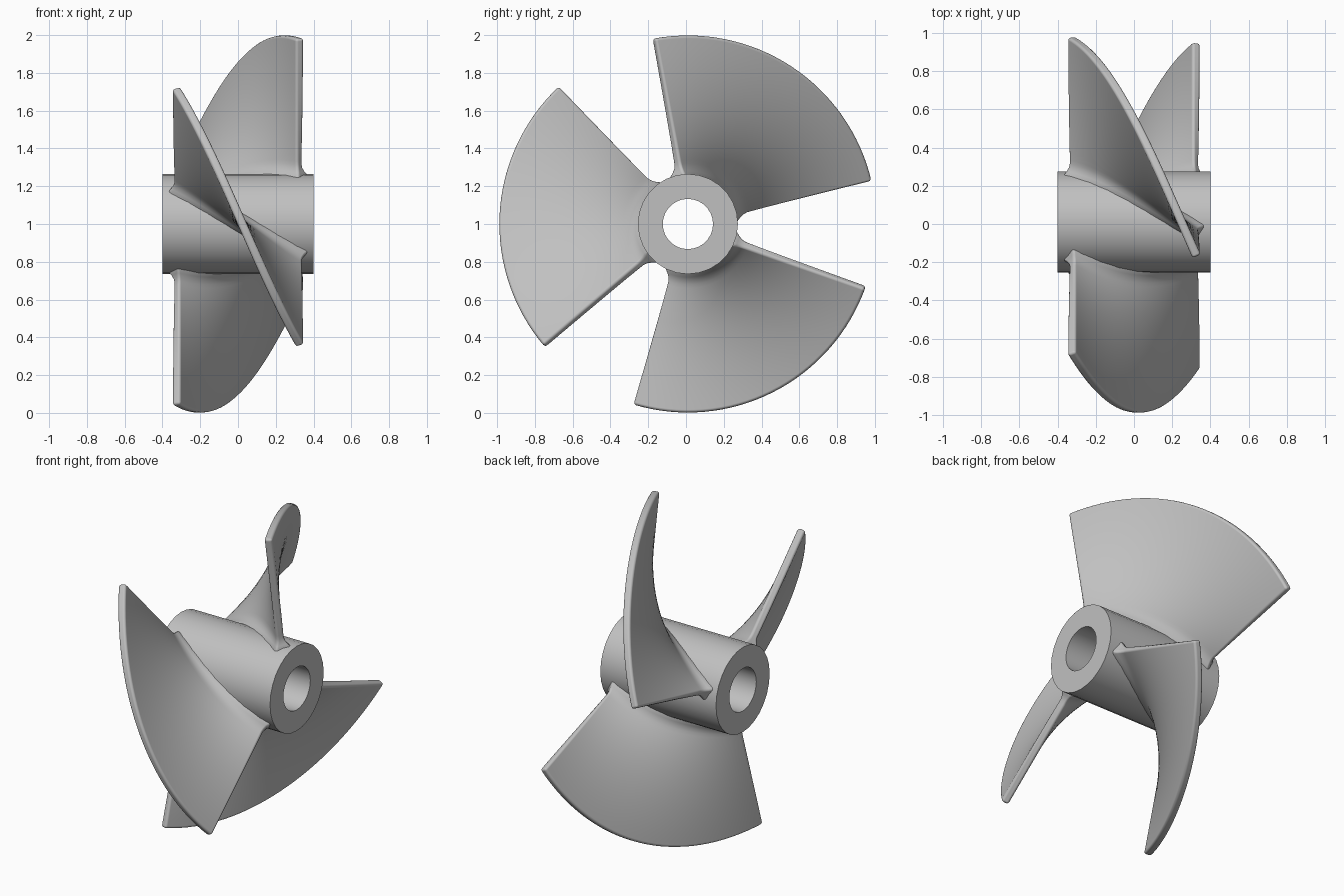
import bpy, bmesh, math
from mathutils import Vector

cube = bpy.data.objects.get("Cube")
if cube:
    bpy.data.objects.remove(cube, do_unlink=True)

CENTRE = Vector((0, 0.01, 1.0))
HUB_R, BORE_R, HUB_HALF = 0.265, 0.133, 0.4
TIP_R, ROOT_R = 0.998, 0.22
SWEEP = math.radians(43.5)      # half the angle a blade covers
PITCH = 0.328 / SWEEP           # axial travel per radian
HALF_T = 0.023                  # half the blade thickness

grey = bpy.data.materials.new("metal_grey")
grey.use_nodes = True
colour = (0.53, 0.53, 0.53, 1)
grey.diffuse_color = colour
grey.node_tree.nodes["Principled BSDF"].inputs["Base Color"].default_value = colour


def make_object(name, bm):
    bmesh.ops.recalc_face_normals(bm, faces=bm.faces)
    mesh = bpy.data.meshes.new(name)
    bm.to_mesh(mesh)
    bm.free()
    mesh.materials.append(grey)
    ob = bpy.data.objects.new(name, mesh)
    ob.location = CENTRE
    bpy.context.collection.objects.link(ob)
    return ob


def make_hub(sides=28):
    """Tube along x, turned from a rectangular section."""
    bm = bmesh.new()
    section = [(-HUB_HALF, BORE_R), (-HUB_HALF, HUB_R), (HUB_HALF, HUB_R), (HUB_HALF, BORE_R)]
    rings = []
    for i in range(sides):
        a = 2 * math.pi * i / sides
        rings.append([bm.verts.new((x, r * math.cos(a), r * math.sin(a))) for x, r in section])
    for i in range(sides):
        p, q = rings[i], rings[(i + 1) % sides]
        for j in range(4):
            k = (j + 1) % 4
            bm.faces.new((p[j], p[k], q[k], q[j]))
    ob = make_object("hub", bm)
    bpy.ops.object.select_all(action='DESELECT')
    bpy.context.view_layer.objects.active = ob
    ob.select_set(True)
    bpy.ops.object.shade_smooth_by_angle(angle=math.radians(40))


def blade_point(r, u, side, middle):
    """Point on one side of the helical blade; u runs from -1 to 1."""
    flare = max(0.0, 1 - max(0.0, r - 0.255) / 0.07) ** 2
    phi = u * (SWEEP + 0.05 * flare)
    a = middle + phi
    c, s = math.cos(a), math.sin(a)
    normal = Vector((r, PITCH * s, -PITCH * c)).normalized()
    return Vector((PITCH * phi, r * c, r * s)) + normal * side * (HALF_T + 0.03 * flare)


def make_blade(name, middle, steps=32):
    # Rows are closer together at the root fillet
    radii = [ROOT_R + 0.02 * i for i in range(7)]
    start = radii[-1]
    radii += [start + (TIP_R - start) * i / 16 for i in range(1, 17)]
    bm = bmesh.new()
    front, back = [[[bm.verts.new(blade_point(r, 2 * i / steps - 1, side, middle))
                     for i in range(steps + 1)] for r in radii] for side in (1, -1)]
    rows = len(radii) - 1
    for grid in (front, back):
        for j in range(rows):
            for i in range(steps):
                bm.faces.new((grid[j][i], grid[j][i + 1], grid[j + 1][i + 1], grid[j + 1][i]))
    # Walls round the outline
    for i in range(steps):
        for j in (0, rows):
            bm.faces.new((front[j][i], front[j][i + 1], back[j][i + 1], back[j][i]))
    for j in range(rows):
        for i in (0, steps):
            bm.faces.new((front[j][i], front[j + 1][i], back[j + 1][i], back[j][i]))
    for f in bm.faces:
        f.smooth = True
    ob = make_object(name, bm)
    bevel = ob.modifiers.new("rounded_edges", 'BEVEL')
    bevel.width = 0.015
    bevel.segments = 3
    bevel.limit_method = 'ANGLE'
    bevel.angle_limit = math.radians(50)
    bevel.harden_normals = True


make_hub()
for n in range(3):
    make_blade(f"blade_{n + 1}", math.radians(57 + 120 * n))
